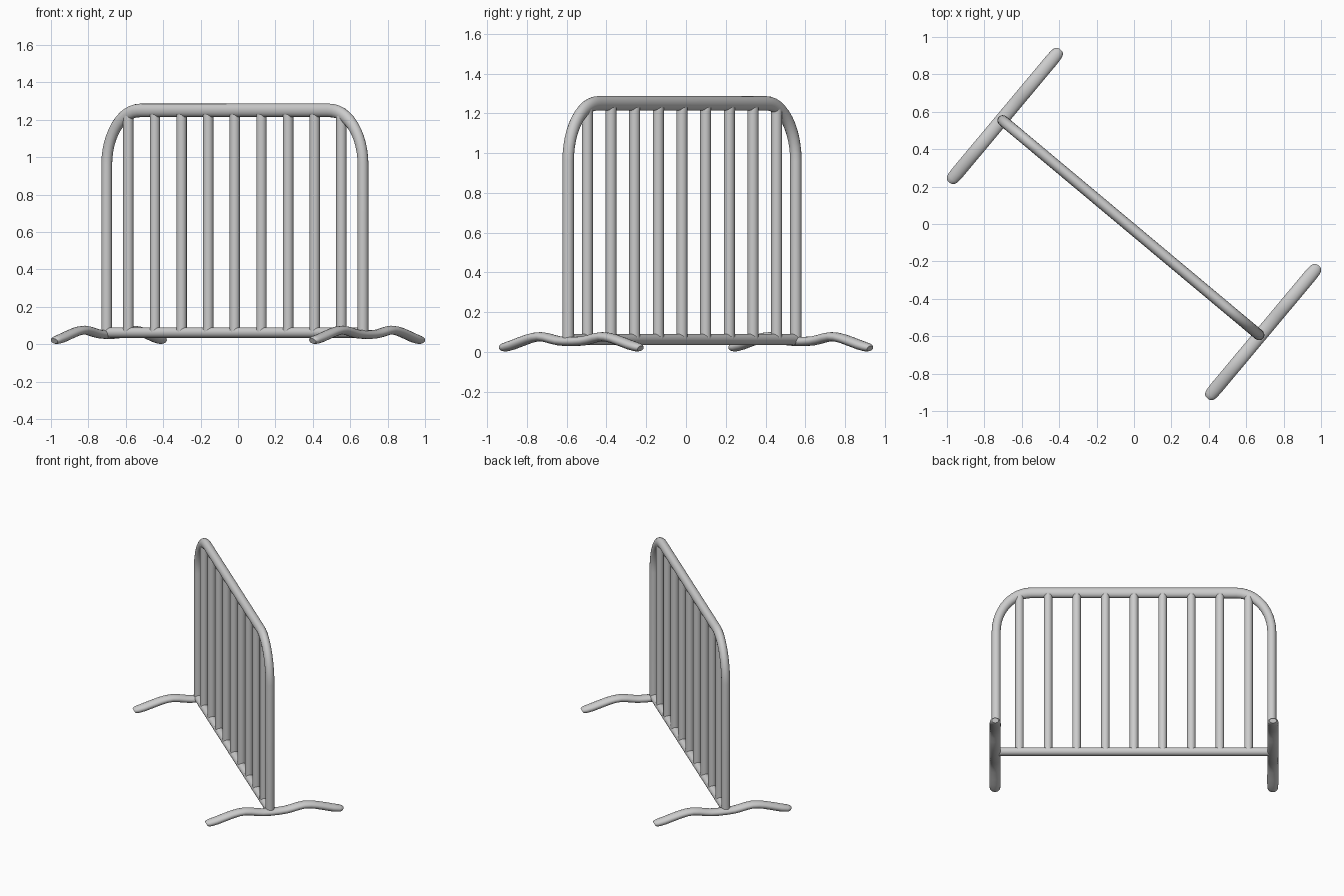
import bpy
from math import radians, sin, cos, pi

if "Cube" in bpy.data.objects:
    bpy.data.objects.remove(bpy.data.objects["Cube"])

ROT = radians(-39.9)   # whole barrier stands diagonally
OFF = -0.026           # panel sits slightly off the middle of the feet


def tube(name, pts, r, zs=1.0, radii=None):
    """Swept round tube in barrier space (x along panel, y along feet);
    zs squashes the section vertically while keeping the path."""
    cu = bpy.data.curves.new(name, 'CURVE')
    cu.dimensions = '3D'
    cu.twist_mode = 'MINIMUM'
    cu.bevel_depth = r
    cu.bevel_resolution = 6
    cu.use_fill_caps = True
    sp = cu.splines.new('POLY')
    sp.points.add(len(pts) - 1)
    for i, (x, y, z) in enumerate(pts):
        sp.points[i].co = (x, y, z / zs, 1)
        sp.points[i].radius = radii[i] if radii else 1
    ob = bpy.data.objects.new(name, cu)
    bpy.context.collection.objects.link(ob)
    ob.scale.z = zs
    ob.rotation_euler.z = ROT
    bpy.ops.object.select_all(action='DESELECT')
    ob.select_set(True)
    bpy.context.view_layer.objects.active = ob
    bpy.ops.object.convert(target='MESH')
    ob = bpy.context.view_layer.objects.active
    bpy.ops.object.transform_apply(location=True, rotation=True, scale=True)
    bpy.ops.object.shade_smooth_by_angle(angle=radians(40))
    return ob


# Outer frame: two posts and top rail with rounded corners
W, TOP, RX, RZ = 0.893, 1.25, 0.23, 0.29
N = 12
arc = [(W - RX + RX * cos(pi / 2 * i / N), OFF, TOP - RZ + RZ * sin(pi / 2 * i / N))
       for i in range(N + 1)]
half = [(W, OFF, 0.055)] + arc
frame = half + [(-x, y, z) for x, y, z in reversed(half)]
tube("outer_frame", frame, 0.029, 1.24)

# Bottom rail
tube("bottom_rail", [(-W + 0.01, OFF, 0.062), (W - 0.01, OFF, 0.062)], 0.028)

# Vertical bars
for i in range(9):
    x = (i - 4) * 0.1856
    tube(f"bar_{i + 1}", [(x, OFF, 0.062), (x, OFF, 1.228)], 0.0278)

# Wavy feet: dip in the middle, hump, then down to a rounded tip
prof = [(0.03, 0.052, 1), (0.08, 0.055, 1), (0.12, 0.062, 1), (0.16, 0.071, 1),
        (0.20, 0.076, 1), (0.24, 0.073, 1), (0.28, 0.065, 1), (0.34, 0.048, 1),
        (0.39, 0.033, 1), (0.43, 0.0235, 0.95), (0.445, 0.0195, 0.84), (0.455, 0.017, 0.62)]
full = [(-t, z, r) for t, z, r in reversed(prof)] + prof
for side, x in (("left", -0.9), ("right", 0.9)):
    tube(f"{side}_foot", [(x, t, z) for t, z, r in full], 0.036, 0.65,
         [r for t, z, r in full])
